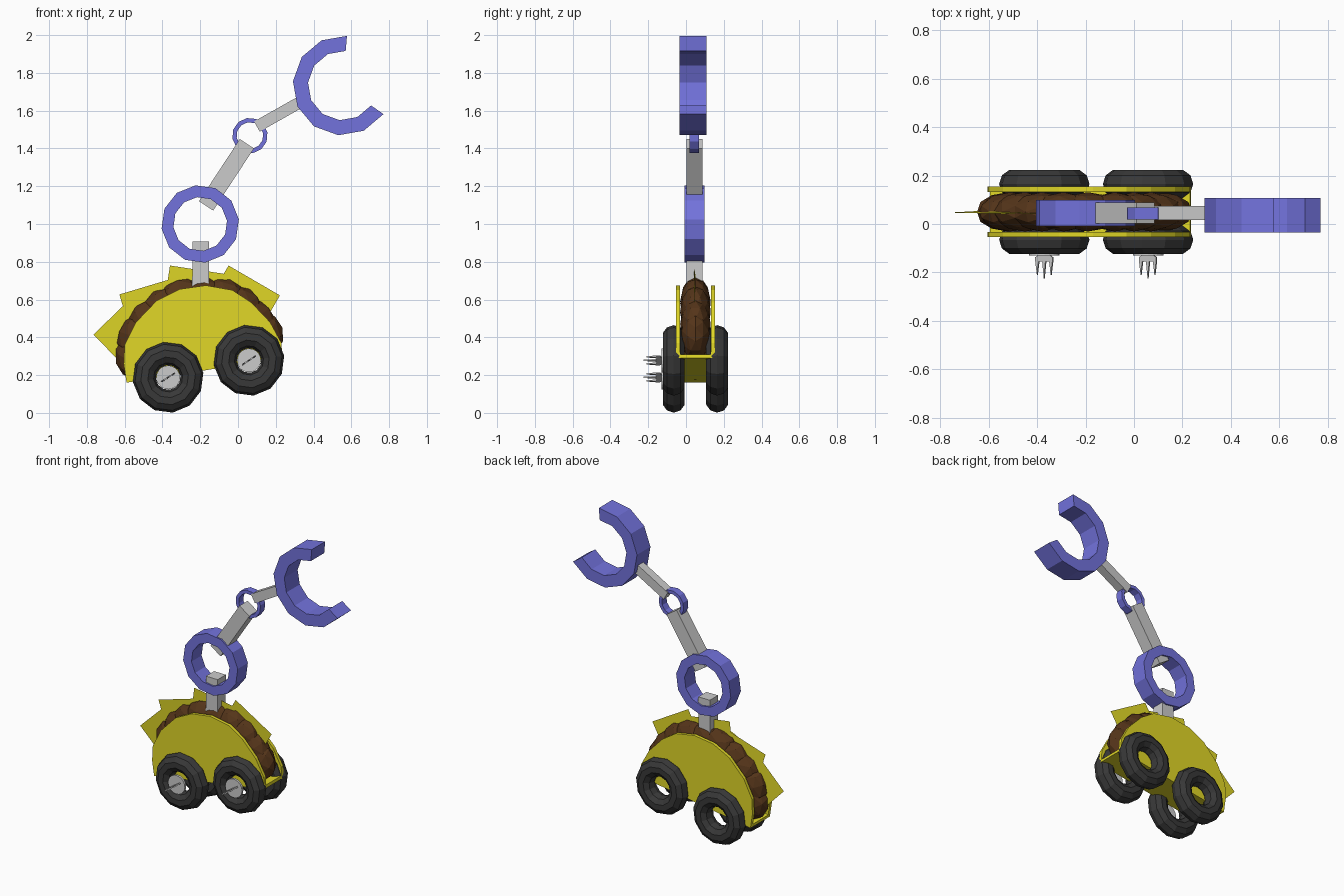
import bpy, bmesh, random
from math import sin, cos, radians, atan2, hypot, pi
from mathutils import Matrix, Vector

if "Cube" in bpy.data.objects:
    bpy.data.objects.remove(bpy.data.objects["Cube"])

random.seed(4)
MID = 0.05  # y of the vehicle's centre plane


def material(name, *rgb):
    m = bpy.data.materials.new(name)
    m.diffuse_color = (*rgb, 1)
    m.use_nodes = True
    m.node_tree.nodes["Principled BSDF"].inputs["Base Color"].default_value = m.diffuse_color
    return m


YELLOW = material("yellow", 0.75, 0.68, 0.02)
BROWN = material("brown", 0.09, 0.035, 0.01)
BLACK = material("rubber", 0.04, 0.04, 0.04)
BLUE = material("blue", 0.17, 0.17, 0.72)


def finish(bm, name, mat=None):
    bmesh.ops.recalc_face_normals(bm, faces=bm.faces)
    me = bpy.data.meshes.new(name)
    bm.to_mesh(me)
    bm.free()
    ob = bpy.data.objects.new(name, me)
    bpy.context.collection.objects.link(ob)
    if mat:
        me.materials.append(mat)
    return ob


def prism(name, pts, y0, y1, mat=None, matrix=None):
    """Extrude an x-z outline from y0 to y1."""
    bm = bmesh.new()
    face = bm.faces.new([bm.verts.new((x, y0, z)) for x, z in pts])
    ext = bmesh.ops.extrude_face_region(bm, geom=[face])
    verts = [g for g in ext["geom"] if isinstance(g, bmesh.types.BMVert)]
    bmesh.ops.translate(bm, vec=(0, y1 - y0, 0), verts=verts)
    if matrix:
        bm.transform(matrix)
    return finish(bm, name, mat)


def bar(name, a, b, width, y, depth):
    """Square bar between two x-z points."""
    dx, dz = b[0] - a[0], b[1] - a[1]
    k = width / 2 / hypot(dx, dz)
    nx, nz = -dz * k, dx * k
    pts = [(a[0] + nx, a[1] + nz), (b[0] + nx, b[1] + nz),
           (b[0] - nx, b[1] - nz), (a[0] - nx, a[1] - nz)]
    return prism(name, pts, y - depth / 2, y + depth / 2)


def ring(name, cx, cz, outer, inner, y, depth, start, segments=12):
    """Faceted square-section ring of 30 degree steps, open if under 12 segments."""
    bm = bmesh.new()
    closed = segments == 12
    rows = []
    for i in range(segments if closed else segments + 1):
        a = radians(start + 30 * i)
        rows.append([bm.verts.new((cx + r * cos(a), y + s * depth / 2, cz + r * sin(a)))
                     for r, s in ((outer, -1), (outer, 1), (inner, 1), (inner, -1))])
    for i in range(segments):
        p, q = rows[i], rows[(i + 1) % len(rows)]
        for j in range(4):
            k = (j + 1) % 4
            bm.faces.new((p[j], p[k], q[k], q[j]))
    if not closed:
        bm.faces.new(rows[0])
        bm.faces.new(rows[-1])
    return finish(bm, name, BLUE)


# Curved body shell: two side plates and a sloping floor
outline = [(-.59, .16), (-.605, .26), (-.60, .36), (-.54, .48), (-.43, .595), (-.31, .655),
           (-.17, .675), (-.03, .65), (.07, .585), (.17, .48), (.23, .37), (.235, .29)]
for label, s in (("front", -1), ("back", 1)):
    y = MID + s * .093
    prism(label + "_side_plate", outline, y - .011, y + .011, YELLOW)
prism("floor_plate", [(-.59, .16), (.235, .29), (.232, .31), (-.593, .18)],
      MID - .083, MID + .083, YELLOW)

# Brown lumpy filling following the arch
lumps = [(-.52, .30), (-.51, .39), (-.45, .47), (-.38, .53), (-.29, .58),
         (-.19, .59), (-.08, .58), (.0, .54), (.07, .47), (.11, .41)]
for i, (x, z) in enumerate(lumps):
    bm = bmesh.new()
    bmesh.ops.create_icosphere(bm, subdivisions=2, radius=1)
    bm.transform(Matrix.Translation((x, MID, z)) @ Matrix.Diagonal((.132, .081, .132, 1))
                 @ Matrix.Rotation(random.uniform(0, pi), 4, "Y"))
    finish(bm, f"filling_lump_{i + 1}", BROWN)

# Thin square slices sticking out: outer edge from a to b
slices = [((-.765, .415), (-.535, .637)), ((-.628, .627), (-.327, .717)),
          ((-.36, .78), (-.053, .733)), ((-.05, .78), (.222, .622))]
for i, (a, b) in enumerate(slices):
    a, b = Vector((a[0], MID - .003, a[1])), Vector((b[0], MID - .008, b[1]))
    d = b - a
    inward = Vector((d.z, .012, -d.x))
    bm = bmesh.new()
    bm.faces.new([bm.verts.new(p) for p in (a, b, b + inward, a + inward)])
    finish(bm, f"slice_{i + 1}", YELLOW)

# Wheels
MAJOR, MINOR = 12, 10
fork_outline = [(-.022, 0), (-.042, .012), (-.042, .03), (-.034, .085), (-.026, .03),
                (-.008, .03), (0, .10), (.008, .03), (.026, .03), (.034, .085),
                (.042, .03), (.042, .012), (.022, 0)]
for end, wx, wz in (("left", -.37, .188), ("right", .058, .278)):
    for label, s in (("front", -1), ("back", 1)):
        bm = bmesh.new()
        grid = []
        for i in range(MAJOR):
            a = 2 * pi * (i + .25) / MAJOR
            row = []
            for j in range(MINOR):
                b = 2 * pi * j / MINOR
                r = .127 + .061 * cos(b)
                row.append(bm.verts.new((wx + r * cos(a), MID + s * .115 + .061 * sin(b),
                                         wz + r * sin(a))))
            grid.append(row)
        for i in range(MAJOR):
            for j in range(MINOR):
                p, q, k = grid[i], grid[(i + 1) % MAJOR], (j + 1) % MINOR
                bm.faces.new((p[j], p[k], q[k], q[j]))
        finish(bm, f"{label}_{end}_tyre", BLACK)

    # Hub cap and pronged fork on the front wheels
    hub = [(wx + .063 * cos(pi * i / 10), wz + .063 * sin(pi * i / 10)) for i in range(20)]
    prism(end + "_hub_cap", hub, -.13, -.115)
    t = radians(33)
    place = Matrix(((cos(t), -sin(t), 0, wx), (0, 0, -1, -.125),
                    (sin(t), cos(t), 0, wz), (0, 0, 0, 1)))
    prism(end + "_fork", fork_outline, -.004, .004, None, place)

# Jointed arm
bar("arm_post", (-.199, .60), (-.197, .907), .088, .045, .087)
ring("lower_joint_ring", -.2, 1.0, .206, .143, .045, .108, 7)
bar("middle_arm", (-.169, 1.096), (.047, 1.425), .09, .045, .087)
ring("upper_joint_ring", .063, 1.468, .094, .071, .043, .05, 10)
bar("upper_arm", (.10, 1.516), (.345, 1.654), .062, .046, .058)
ring("claw", .554, 1.733, .264, .184, .036, .143, 85, 8)
